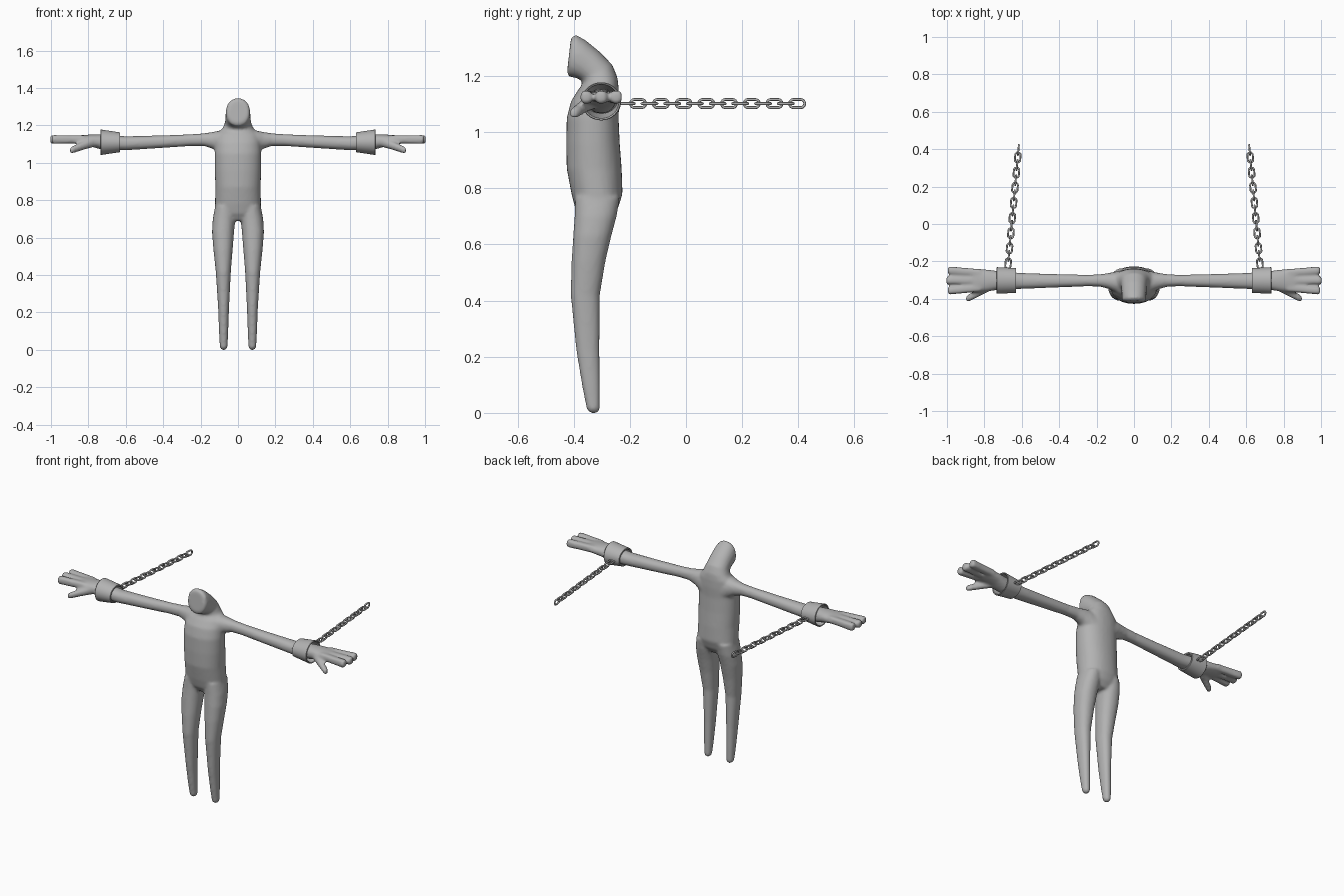
import bpy, bmesh, math
from mathutils import Vector, Matrix

if "Cube" in bpy.data.objects:
    bpy.data.objects.remove(bpy.data.objects["Cube"])


def material(name, value):
    m = bpy.data.materials.new(name)
    m.diffuse_color = (value, value, value, 1)
    m.use_nodes = True
    m.node_tree.nodes["Principled BSDF"].inputs["Base Color"].default_value = m.diffuse_color
    return m


GREY = material("clay grey", 0.45)


def loft(bm, rings, n=24, p=2.2):
    """Closed tube through rings of (centre, half axis u, half axis v)."""
    loops = []
    for c, u, v in rings:
        loop = []
        for i in range(n):
            a = 2 * math.pi * i / n
            ca, sa = math.cos(a), math.sin(a)
            cu = math.copysign(abs(ca) ** (2 / p), ca)
            sv = math.copysign(abs(sa) ** (2 / p), sa)
            loop.append(bm.verts.new(Vector(c) + cu * Vector(u) + sv * Vector(v)))
        loops.append(loop)
    for a, b in zip(loops, loops[1:]):
        for i in range(n):
            j = (i + 1) % n
            bm.faces.new((a[i], a[j], b[j], b[i]))
    bm.faces.new(loops[0][::-1])
    bm.faces.new(loops[-1])


def upright(cx, rx, fy, fz, by, bz):
    """Ring given by its front and back points and half width."""
    return ((cx, (fy + by) / 2, (fz + bz) / 2), (rx, 0, 0), (0, (by - fy) / 2, (bz - fz) / 2))


def sideways(s, x, y0, y1, z0, z1):
    """Ring across an arm or finger at distance x."""
    return ((s * x, (y0 + y1) / 2, (z0 + z1) / 2), (0, (y1 - y0) / 2, 0), (0, 0, (z1 - z0) / 2))


def finish(name, bm):
    bmesh.ops.recalc_face_normals(bm, faces=bm.faces)
    me = bpy.data.meshes.new(name)
    bm.to_mesh(me)
    bm.free()
    ob = bpy.data.objects.new(name, me)
    bpy.context.collection.objects.link(ob)
    me.materials.append(GREY)
    for f in me.polygons:
        f.use_smooth = True
    return ob


# Body: torso and bent head, legs, arms and hands, fused into one skin
bm = bmesh.new()
loft(bm, [upright(0, *r) for r in (
    (0.09, -0.37, 0.69, -0.27, 0.69),
    (0.122, -0.395, 0.73, -0.242, 0.73),
    (0.123, -0.408, 0.78, -0.226, 0.78),
    (0.121, -0.425, 0.87, -0.229, 0.87),
    (0.124, -0.427, 0.96, -0.236, 0.96),
    (0.125, -0.425, 1.05, -0.24, 1.05),
    (0.122, -0.41, 1.11, -0.238, 1.11),
    (0.112, -0.385, 1.15, -0.24, 1.16),
    (0.083, -0.368, 1.172, -0.244, 1.195),
    (0.07, -0.372, 1.185, -0.262, 1.24),
    (0.067, -0.39, 1.193, -0.308, 1.287),
    (0.066, -0.405, 1.196, -0.358, 1.328),
    (0.064, -0.418, 1.198, -0.394, 1.348),
    (0.054, -0.424, 1.212, -0.41, 1.335))], n=32)

for s in (-1, 1):
    # Leg
    loft(bm, [upright(s * (a + b) / 2, (b - a) / 2, f, z, k, z) for z, a, b, f, k in (
        (0.0, 0.064, 0.088, -0.342, -0.316),
        (0.012, 0.056, 0.097, -0.354, -0.306),
        (0.1, 0.052, 0.102, -0.371, -0.306),
        (0.22, 0.048, 0.106, -0.391, -0.308),
        (0.42, 0.038, 0.119, -0.411, -0.307),
        (0.54, 0.028, 0.132, -0.408, -0.287),
        (0.63, 0.021, 0.139, -0.402, -0.266),
        (0.7, 0.014, 0.135, -0.397, -0.247),
        (0.77, 0.012, 0.122, -0.395, -0.235))])
    # Arm and palm
    loft(bm, [sideways(s, *r) for r in (
        (0.05, -0.39, -0.245, 1.0, 1.175),
        (0.10, -0.365, -0.255, 1.05, 1.172),
        (0.135, -0.347, -0.262, 1.075, 1.165),
        (0.18, -0.335, -0.269, 1.09, 1.158),
        (0.25, -0.333, -0.272, 1.09, 1.153),
        (0.4, -0.339, -0.268, 1.08, 1.147),
        (0.6, -0.347, -0.262, 1.067, 1.142),
        (0.72, -0.352, -0.252, 1.068, 1.152),
        (0.78, -0.36, -0.244, 1.085, 1.152),
        (0.84, -0.366, -0.238, 1.096, 1.148),
        (0.87, -0.362, -0.24, 1.102, 1.144))])
    # Three fingers
    for root, tip, end in ((-0.342, -0.356, 0.995), (-0.302, -0.302, 1.004), (-0.262, -0.248, 0.995)):
        loft(bm, [sideways(s, x, y - r, y + r, 1.125 - h, 1.125 + h) for x, y, r, h in (
            (0.82, root, 0.02, 0.022), (0.9, (root + tip) / 2, 0.02, 0.022),
            (end - 0.008, tip, 0.021, 0.024), (end, tip, 0.016, 0.018))], n=16, p=3)
    # Thumb
    loft(bm, [sideways(s, x, y - r, y + r, z - r, z + r) for x, y, z, r in (
        (0.76, -0.325, 1.115, 0.028), (0.83, -0.367, 1.09, 0.022),
        (0.885, -0.396, 1.07, 0.02), (0.898, -0.402, 1.066, 0.014))], n=16)

body = finish("body", bm)
remesh = body.modifiers.new("fuse", "REMESH")
remesh.mode = "VOXEL"
remesh.voxel_size = 0.008
remesh.use_smooth_shade = True
smooth = body.modifiers.new("soften", "SMOOTH")
smooth.factor = 0.5
smooth.iterations = 6


def link(bm, matrix, straight=0.0125, bend=0.0145, wire=0.005, n=20, m=8):
    """One stadium shaped chain link, long along local y."""
    rings = []
    for i in range(n):
        a = 2 * math.pi * (i + 0.5) / n
        out = Vector((math.cos(a), math.sin(a), 0))
        c = out * bend + Vector((0, math.copysign(straight, out.y), 0))
        ring = []
        for j in range(m):
            t = 2 * math.pi * j / m
            q = c + wire * (math.cos(t) * out + math.sin(t) * Vector((0, 0, 1)))
            ring.append(bm.verts.new(matrix @ q))
        rings.append(ring)
    for i in range(n):
        a, b = rings[i], rings[(i + 1) % n]
        for j in range(m):
            k = (j + 1) % m
            bm.faces.new((a[j], a[k], b[k], b[j]))


for s, side in ((-1, "left"), (1, "right")):
    # Flared open cuff around the wrist
    bm = bmesh.new()
    n, loops = 32, []
    for x, ry, rz in ((0.63, 0.063, 0.049), (0.632, 0.066, 0.053), (0.733, 0.071, 0.068),
                      (0.736, 0.068, 0.066), (0.733, 0.063, 0.061), (0.632, 0.056, 0.043)):
        loops.append([bm.verts.new((s * x, -0.302 + ry * math.cos(2 * math.pi * i / n),
                                    1.11 + rz * math.sin(2 * math.pi * i / n))) for i in range(n)])
    for k in range(len(loops)):
        a, b = loops[k], loops[(k + 1) % len(loops)]
        for i in range(n):
            j = (i + 1) % n
            bm.faces.new((a[i], a[j], b[j], b[i]))
    cuff = finish(side + "_cuff", bm)
    bpy.ops.object.select_all(action="DESELECT")
    cuff.select_set(True)
    bpy.context.view_layer.objects.active = cuff
    bpy.ops.object.shade_smooth_by_angle(angle=math.radians(35))

    # Chain of alternating links running backwards
    bm = bmesh.new()
    lean = math.atan2(0.055, 0.61)
    for i in range(16):
        t = i / 15
        place = Matrix.Translation((s * (0.673 - 0.055 * t), -0.211 + 0.607 * t, 1.102))
        turn = Matrix.Rotation(s * lean, 4, "Z") @ Matrix.Rotation(math.pi / 2 * (i % 2), 4, "Y")
        link(bm, place @ turn)
    finish(side + "_chain", bm)
